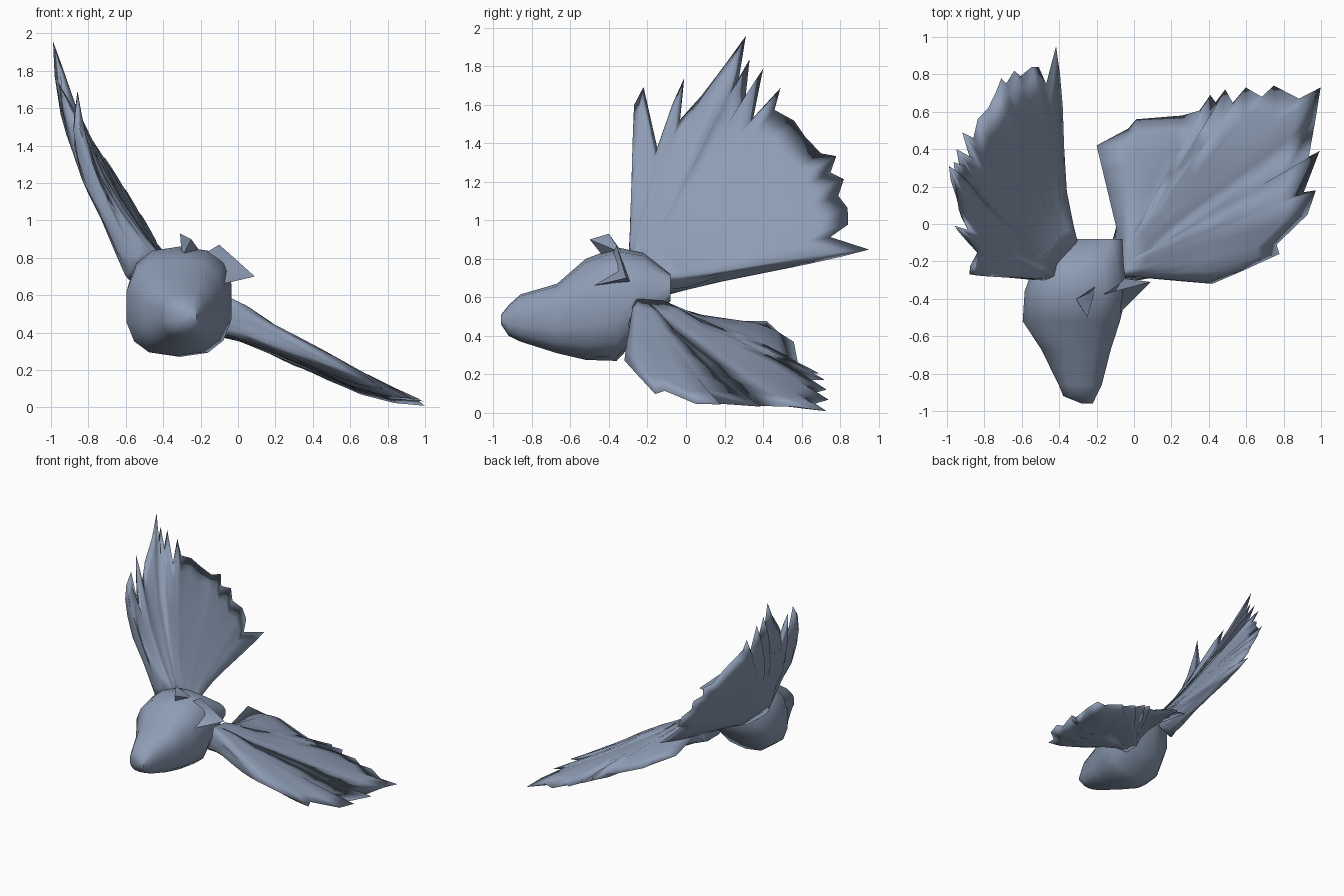
import bpy, bmesh
from math import sin, cos, pi, radians
from mathutils import Vector

cube = bpy.data.objects.get("Cube")
if cube:
    bpy.data.objects.remove(cube, do_unlink=True)

# One slate colour for the whole bird
slate = bpy.data.materials.new("slate_blue")
slate.use_nodes = True
colour = (0.27, 0.335, 0.46, 1)
slate.diffuse_color = colour
shader = next(n for n in slate.node_tree.nodes if n.type == "BSDF_PRINCIPLED")
shader.inputs["Base Color"].default_value = colour


def finish(name, bm, angle):
    """Clean the mesh, make it an object and smooth it."""
    bmesh.ops.remove_doubles(bm, verts=bm.verts[:], dist=0.0005)
    bmesh.ops.holes_fill(bm, edges=bm.edges[:], sides=0)
    bmesh.ops.recalc_face_normals(bm, faces=bm.faces[:])
    mesh = bpy.data.meshes.new(name)
    bm.to_mesh(mesh)
    bm.free()
    mesh.materials.append(slate)
    obj = bpy.data.objects.new(name, mesh)
    bpy.context.collection.objects.link(obj)
    bpy.ops.object.select_all(action="DESELECT")
    obj.select_set(True)
    bpy.context.view_layer.objects.active = obj
    bpy.ops.object.shade_smooth_by_angle(angle=radians(angle))


def skin(bm, rows, closed=False):
    """Join rows of points with quads."""
    grid = [[bm.verts.new(p) for p in row] for row in rows]
    for a, b in zip(grid, grid[1:]):
        count = len(a)
        for i in range(count if closed else count - 1):
            j = (i + 1) % count
            bm.faces.new((a[i], a[j], b[j], b[i]))


def clamp(value):
    return max(0, min(1, value))


def interpolate(table, t):
    """Read a value from a table of (position, value) pairs."""
    if t <= table[0][0]:
        return table[0][1]
    for (a, p), (b, q) in zip(table, table[1:]):
        if t <= b:
            return p + (q - p) * (t - a) / (b - a)
    return table[-1][1]


def spow(value, power):
    return abs(value) ** power * (1 if value >= 0 else -1)


# Body: sections from beak to rump (y, left, right, bottom, top)
sections = [
    (-0.96, -0.28, -0.22, 0.46, 0.51),
    (-0.92, -0.38, -0.2, 0.4, 0.56),
    (-0.86, -0.405, -0.17, 0.37, 0.615),
    (-0.67, -0.5, -0.12, 0.31, 0.67),
    (-0.52, -0.6, -0.07, 0.275, 0.8),
    (-0.36, -0.59, -0.03, 0.27, 0.86),
    (-0.22, -0.54, -0.05, 0.42, 0.83),
    (-0.08, -0.33, -0.06, 0.58, 0.72),
]
rows = []
for y, x0, x1, z0, z1 in sections:
    ring = []
    for k in range(14):
        a = 2 * pi * (k + 0.5) / 14
        x = (x0 + x1) / 2 + (x1 - x0) / 2 * spow(cos(a), 0.75)
        z = (z0 + z1) / 2 + (z1 - z0) / 2 * spow(sin(a), 0.75)
        ring.append((x, y, z))
    rows.append(ring)
body = bmesh.new()
skin(body, rows, closed=True)
finish("body", body, 50)


# Crest tufts: tapering spikes on the head
def tuft(name, base, tip):
    bm = bmesh.new()
    corners = [bm.verts.new(p) for p in base]
    point = bm.verts.new(tip)
    bm.faces.new(corners)
    for i, v in enumerate(corners):
        bm.faces.new((v, corners[(i + 1) % len(corners)], point))
    finish(name, bm, 60)


tuft("left_crest",
     [(-0.25, -0.4, 0.78), (-0.1, -0.36, 0.87), (-0.06, -0.29, 0.68), (-0.08, -0.48, 0.66)],
     (0.09, -0.31, 0.7))
tuft("top_crest",
     [(-0.31, -0.4, 0.93), (-0.24, -0.37, 0.88), (-0.2, -0.33, 0.83), (-0.3, -0.42, 0.8)],
     (-0.25, -0.5, 0.9))


# Wings: lens-shaped fans of feather rays from a root line to a ragged outline
def wing(name, root, outline, place, normal):
    root = [Vector(p) for p in root]
    outline = [Vector(p) for p in outline]
    normal = Vector(normal).normalized()
    last = len(outline) - 1
    thick = ((0, 0.11), (0.12, 0.09), (0.28, 0.068), (0.5, 0.057),
             (0.7, 0.047), (0.86, 0.028), (1, 0))
    bm = bmesh.new()
    for side in (1, -1):
        rows = []
        for s, half in thick:
            row = []
            for i, edge in enumerate(outline):
                t = i / last
                flat = root[0].lerp(root[1], t).lerp(edge, s)
                edge_fade = clamp(7 * min(t, 1 - t)) ** 0.5
                flute = 0.006 * s ** 4 * (1 if i % 2 else -1) * edge_fade
                offset = side * half * edge_fade + flute
                row.append(Vector(place(flat.x, flat.y)) + normal * offset)
            rows.append(row)
        skin(bm, rows)
    finish(name, bm, 170)


# Left wing sweeps down and out, its trailing edge dipping near the body
droop = ((-0.2, 0.49), (0, 0.44), (0.2, 0.34), (0.4, 0.255), (0.6, 0.155), (0.8, 0.08), (1, 0.03))


def place_left(x, y):
    dip = 0.05 * clamp((y - 0.42) * 8) * clamp(1 - x * 2)
    return (x, y, interpolate(droop, x) - (y - 0.2) * 0.06 * clamp(1.5 - x) - dip)


wing("left_wing", [(-0.1, -0.29), (-0.08, -0.08)], [
    (0.03, -0.3), (0.18, -0.27), (0.42, -0.32), (0.58, -0.25), (0.78, -0.16),
    (0.76, -0.11), (0.93, 0.05), (0.97, 0.18), (0.91, 0.17), (0.99, 0.39),
    (0.93, 0.32), (0.97, 0.57), (1, 0.73), (0.88, 0.67), (0.75, 0.74),
    (0.68, 0.68), (0.6, 0.73), (0.53, 0.64), (0.49, 0.72), (0.47, 0.6),
    (0.41, 0.69), (0.36, 0.61), (0.26, 0.58), (0.01, 0.56), (-0.03, 0.51),
    (-0.2, 0.42)], place_left, (0.4, 0, 1))

# Right wing is raised, leaning outward, with its front feathers cupped in
lean = ((0.62, -0.29), (0.72, -0.42), (0.85, -0.51), (1.05, -0.63), (1.25, -0.75),
        (1.45, -0.85), (1.7, -0.94), (1.96, -0.985))


def place_right(y, z):
    twist = 0.13 * (y - 0.2) * clamp((2 - z) * 2)
    cup = 0.22 * max(0, z - 1.2) * clamp(-y * 5)
    return (interpolate(lean, z) + twist + cup, y, z)


wing("right_wing", [(-0.3, 0.78), (-0.1, 0.64)], [
    (-0.29, 0.95), (-0.28, 1.15), (-0.27, 1.6), (-0.22, 1.69), (-0.15, 1.38),
    (-0.07, 1.6), (-0.01, 1.74), (-0.03, 1.52), (0.08, 1.65), (0.2, 1.8),
    (0.31, 1.96), (0.27, 1.7), (0.33, 1.84), (0.31, 1.64), (0.4, 1.79),
    (0.35, 1.53), (0.49, 1.69), (0.46, 1.57), (0.56, 1.52), (0.62, 1.43),
    (0.7, 1.35), (0.78, 1.33), (0.75, 1.25), (0.82, 1.21), (0.79, 1.13),
    (0.84, 1.06), (0.84, 0.98), (0.75, 0.91), (0.95, 0.85), (0.53, 0.77),
    (0.2, 0.72), (0, 0.65)], place_right, (1, -0.13, 0.55))
